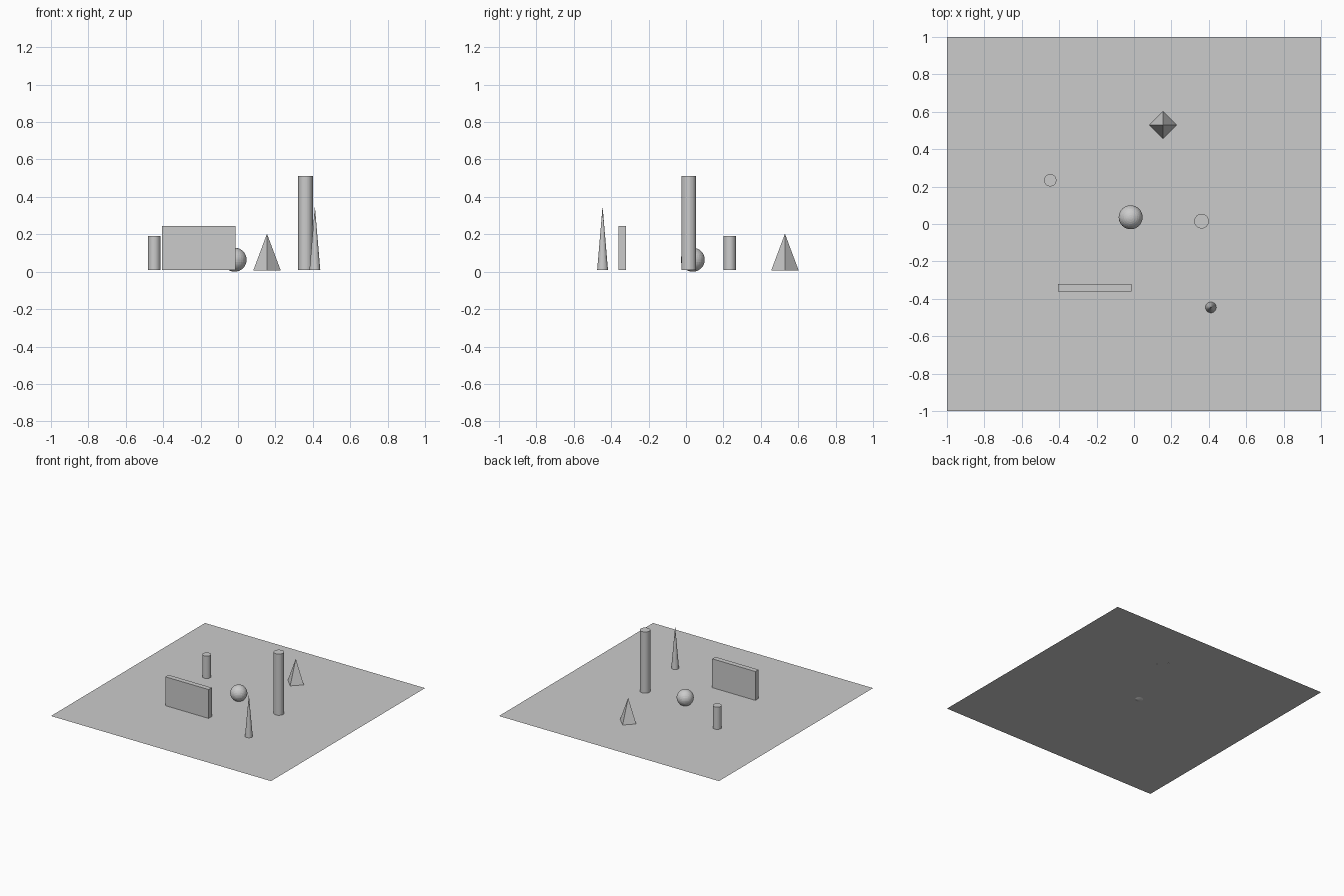
import bpy
from math import pi

if "Cube" in bpy.data.objects:
    bpy.data.objects.remove(bpy.data.objects["Cube"])

GROUND = 0.008  # ground sheet height; the ball dips just below it


def name(label):
    bpy.context.object.name = label
    return bpy.context.object


def cylinder(label, x, y, radius, top):
    h = top - GROUND
    bpy.ops.mesh.primitive_cylinder_add(vertices=32, radius=radius, depth=h,
                                        location=(x, y, GROUND + h / 2))
    return name(label)


def cone(label, x, y, radius, top, sides, base=GROUND):
    h = top - base
    bpy.ops.mesh.primitive_cone_add(vertices=sides, radius1=radius, radius2=0, depth=h,
                                    location=(x, y, base + h / 2))
    return name(label)


# Ground sheet
bpy.ops.mesh.primitive_plane_add(size=2, location=(0, 0, GROUND))
name("ground_sheet")

# Ball near the centre
bpy.ops.mesh.primitive_uv_sphere_add(segments=32, ring_count=16, radius=0.064,
                                     location=(-0.018, 0.036, 0.064))
name("ball")

# Short and tall columns
cylinder("short_column", -0.448, 0.234, 0.033, 0.191)
cylinder("tall_column", 0.361, 0.015, 0.039, 0.511)

# Four-sided pyramid with corners on the axes, and slim spike
cone("pyramid", 0.155, 0.529, 0.073, 0.203, 4, GROUND - 0.0005)
cone("spike", 0.411, -0.446, 0.029, 0.350, 32)

# Thin wall
wall_h = 0.245 - GROUND
bpy.ops.mesh.primitive_cube_add(size=1, location=(-0.210, -0.341, GROUND + wall_h / 2))
wall = name("wall")
wall.scale = (0.392, 0.041, wall_h)
bpy.ops.object.transform_apply(location=False, rotation=False, scale=True)
